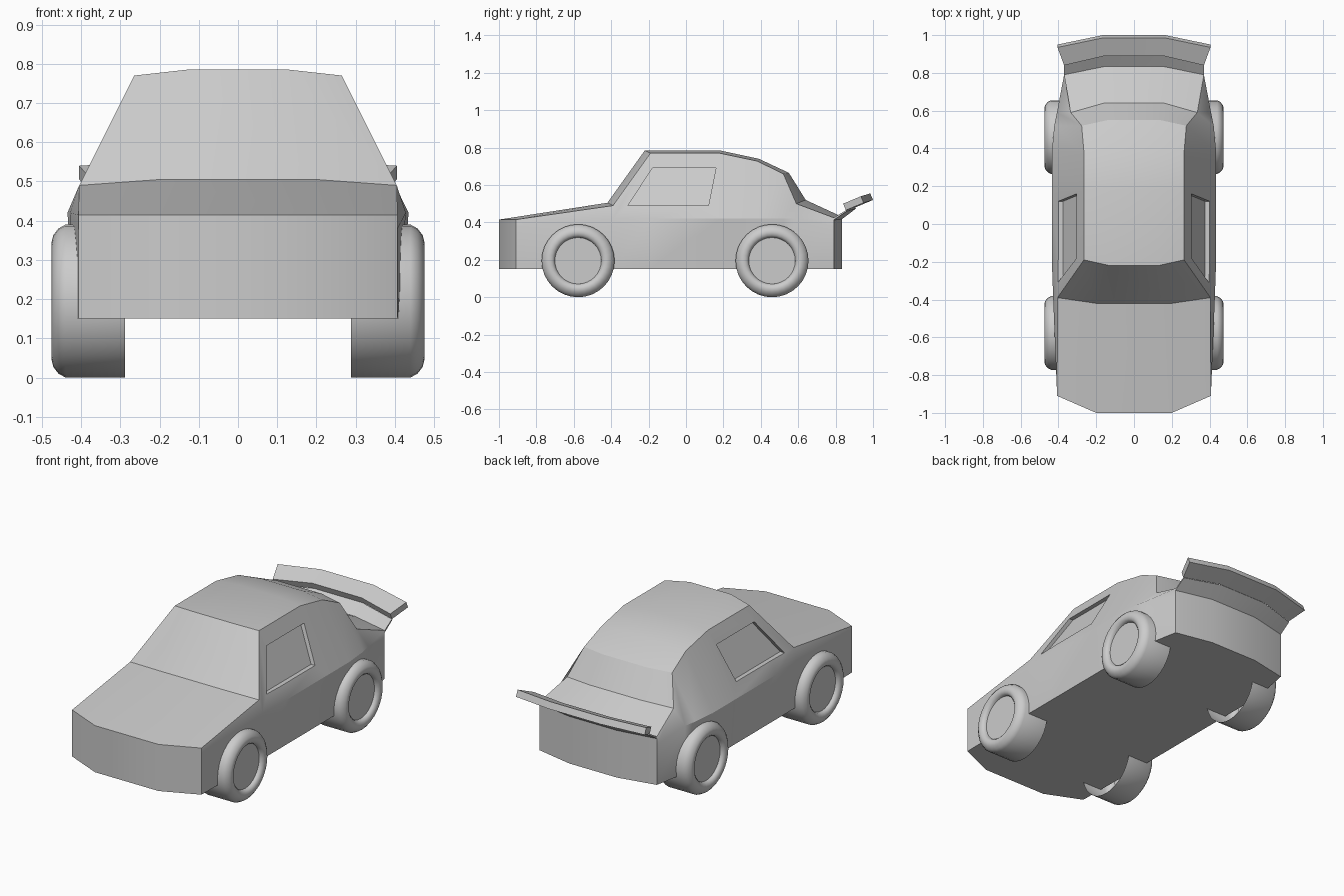
import bpy, bmesh, math

if "Cube" in bpy.data.objects:
    bpy.data.objects.remove(bpy.data.objects["Cube"])


def make(name, verts, faces, angle=30, smooth=True):
    me = bpy.data.meshes.new(name)
    me.from_pydata(verts, [], faces)
    bm = bmesh.new()
    bm.from_mesh(me)
    bmesh.ops.recalc_face_normals(bm, faces=bm.faces)
    bm.to_mesh(me)
    bm.free()
    ob = bpy.data.objects.new(name, me)
    bpy.context.collection.objects.link(ob)
    if smooth:
        smooth_by_angle(ob, angle)
    return ob


def select(ob):
    bpy.ops.object.select_all(action='DESELECT')
    ob.select_set(True)
    bpy.context.view_layer.objects.active = ob


def smooth_by_angle(ob, angle=30):
    select(ob)
    bpy.ops.object.shade_smooth_by_angle(angle=math.radians(angle))


def loft(name, rings, caps, smooth=True):
    """Skin closed rings of equal length and add end caps (index lists)."""
    n = len(rings[0])
    verts = [p for r in rings for p in r]
    faces = [(s * n + i, s * n + (i + 1) % n, (s + 1) * n + (i + 1) % n, (s + 1) * n + i)
             for s in range(len(rings) - 1) for i in range(n)]
    last = (len(rings) - 1) * n
    faces += [tuple(base + i for i in c) for base in (0, last) for c in caps]
    return make(name, verts, faces, smooth=smooth)


# Body stations from nose to tail: inner top (x, y, z), edge top (x, y, z), belt (x, z)
FLOOR = 0.15
stations = [
    ((0.20, -1.00, 0.415), (0.407, -0.91, 0.415), (0.407, 0.38)),
    ((0.20, -0.42, 0.505), (0.405, -0.39, 0.490), (0.428, 0.42)),
    ((0.13, -0.22, 0.785), (0.265, -0.19, 0.770), (0.435, 0.42)),
    ((0.13, 0.18, 0.785), (0.265, 0.18, 0.770), (0.435, 0.42)),
    ((0.13, 0.39, 0.740), (0.265, 0.38, 0.728), (0.435, 0.42)),
    ((0.14, 0.55, 0.665), (0.277, 0.52, 0.660), (0.422, 0.42)),
    ((0.16, 0.64, 0.520), (0.335, 0.59, 0.500), (0.408, 0.42)),
    ((0.15, 0.835, 0.43), (0.370, 0.79, 0.425), (0.370, 0.38)),
]
rings = []
for inner, edge, (bx, bz) in stations:
    half = [(inner[0], inner[1], FLOOR), (min(bx, 0.415), edge[1], FLOOR), (bx, edge[1], bz), edge, inner]
    rings.append(half + [(-x, y, z) for x, y, z in reversed(half)])
body = loft("body", rings, [(0, 1, 2, 3, 4), (0, 4, 5, 9), (5, 6, 7, 8, 9)], smooth=False)

# Side window recesses, cut parallel to the sloping side
window = [(-0.31, 0.49), (0.12, 0.49), (0.16, 0.69), (-0.18, 0.69)]
for side in (-1, 1):
    shells = [[(side * (0.435 - (z - 0.42) * 0.486 + d), y, z) for y, z in window]
              for d in (-0.025, 0.15)]
    cutter = loft("window_cutter", shells, [(0, 1, 2, 3)], smooth=False)
    cutter.hide_render = True
    select(body)
    mod = body.modifiers.new("window", 'BOOLEAN')
    mod.operation = 'DIFFERENCE'
    mod.solver = 'EXACT'
    mod.object = cutter
    bpy.ops.object.modifier_apply(modifier=mod.name)
    bpy.data.objects.remove(cutter)
smooth_by_angle(body)

# Rear spoiler blade, swept back towards the middle
def blade_ring(x, dx, y, z):
    prof = [(-0.110, -0.02, 0), (-0.015, 0.02, 1), (0.0, -0.015, 1), (-0.095, -0.055, 0)]
    return [(x + dx * w, y + a, z + b) for a, b, w in prof]

blade = [blade_ring(-0.37, -0.035, 0.95, 0.52), blade_ring(-0.155, -0.01, 1.0, 0.535),
         blade_ring(0.155, 0.01, 1.0, 0.535), blade_ring(0.37, 0.035, 0.95, 0.52)]
loft("spoiler", blade, [(0, 1, 2, 3)])

# Thin strip joining the tail edge to the blade
strip = []
for x, y, z, ty, tz in ((-0.37, 0.855, 0.465, 0.79, 0.425), (-0.15, 0.905, 0.48, 0.835, 0.43),
                        (0.15, 0.905, 0.48, 0.835, 0.43), (0.37, 0.855, 0.465, 0.79, 0.425)):
    strip.append([(x, ty, tz), (x, y, z), (x, y + 0.005, z - 0.005), (x, ty, tz - 0.012)])
loft("spoiler_mount", strip, [(0, 1, 2, 3)])

# Wheels: lathed tyre open on the inside, with a recessed hub disc
R, SEG = 0.195, 32
tyre = [(0.288, R), (0.44, R), (0.458, 0.185), (0.471, 0.168), (0.475, 0.152),
        (0.471, 0.137), (0.462, 0.127), (0.45, 0.124)]
for y, end in ((-0.577, "front"), (0.46, "rear")):
    for side, label in ((1, "right"), (-1, "left")):
        verts = [(side * x, y + r * math.cos(2 * math.pi * k / SEG), R + r * math.sin(2 * math.pi * k / SEG))
                 for x, r in tyre for k in range(SEG)]
        faces = [(p * SEG + k, p * SEG + (k + 1) % SEG, (p + 1) * SEG + (k + 1) % SEG, (p + 1) * SEG + k)
                 for p in range(len(tyre) - 1) for k in range(SEG)]
        faces.append(tuple((len(tyre) - 1) * SEG + k for k in range(SEG)))
        make(f"{end}_{label}_wheel", verts, faces, angle=40)
